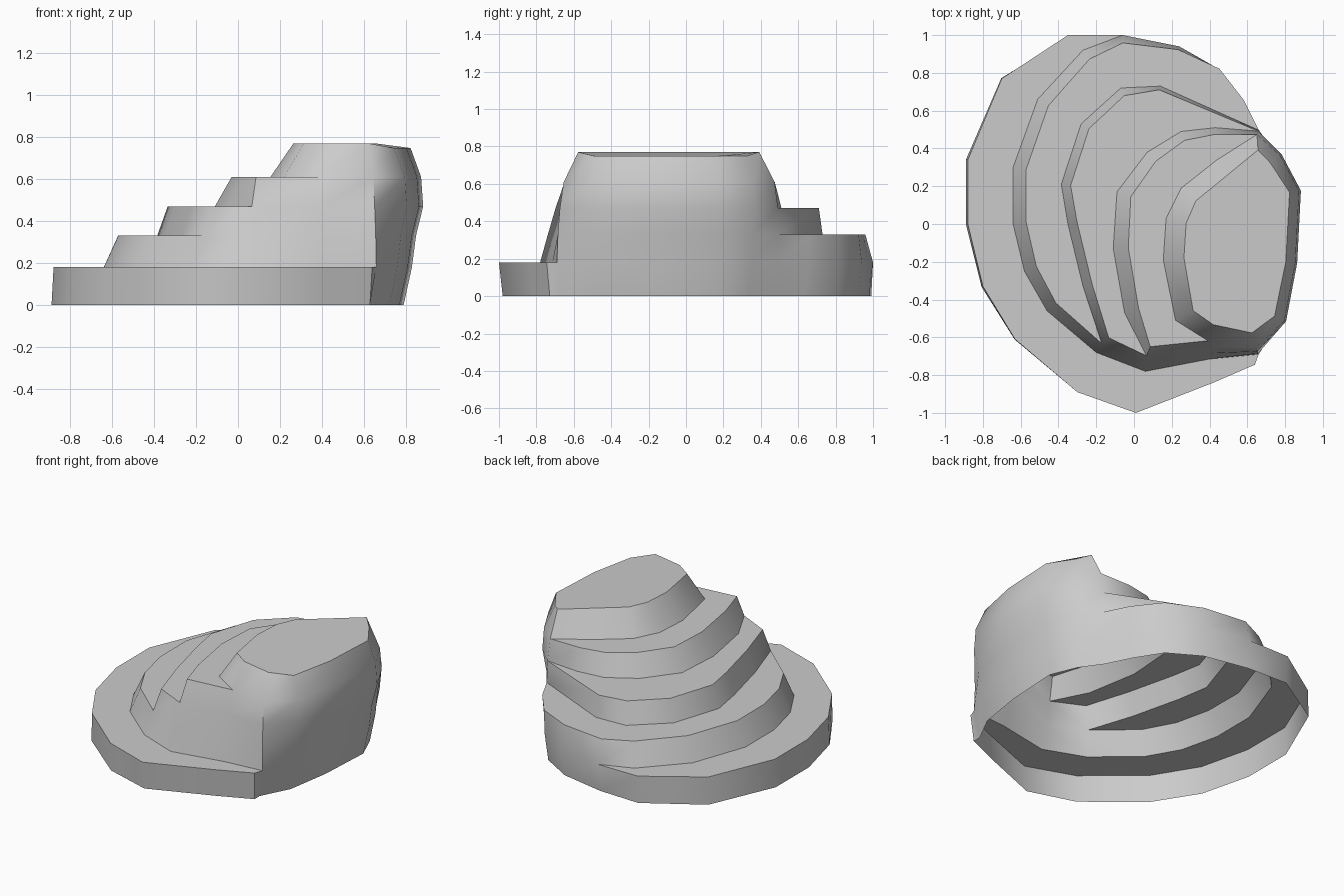
import bpy
import bmesh
import math
from mathutils import Vector

if "Cube" in bpy.data.objects:
    bpy.data.objects.remove(bpy.data.objects["Cube"], do_unlink=True)

stone = bpy.data.materials.new("stone_grey")
stone.use_nodes = True
grey = (0.6, 0.6, 0.6, 1)
stone.diffuse_color = grey
stone.node_tree.nodes["Principled BSDF"].inputs["Base Color"].default_value = grey

bm = bmesh.new()


def blend(nx, left, mid, corner, right):
    """Inset amount chosen by how far a wall faces left or right."""
    if nx < 0:
        return mid + (left - mid) * -nx
    if nx < 0.6:
        return mid + (corner - mid) * nx / 0.6
    return corner + (right - corner) * (nx - 0.6) / 0.4


def inset_ring(ring, amounts, z, droop=0):
    """Copy a counterclockwise ring, moved inwards, to height z."""
    result = []
    for i, vert in enumerate(ring):
        before, after = ring[i - 1].co, ring[(i + 1) % len(ring)].co
        along = (after - before).normalized()
        outward = Vector((along.y, -along.x, 0)).normalized()
        co = vert.co - outward * blend(outward.x, *amounts)
        co.z = z - (droop if outward.x > 0.75 else 0)
        result.append(bm.verts.new(co))
    return result


def wall(lower, upper):
    for i in range(len(lower)):
        j = (i + 1) % len(lower)
        bm.faces.new((lower[i], lower[j], upper[j], upper[i]))


def terrace(ring, back, front, path):
    """Flat crescent on a ring; returns the foot of the next tier."""
    z = ring[0].co.z
    arc = [bm.verts.new((x, y, z)) for x, y in path]
    outer = (ring + ring[:1])[back:front + 1]
    bm.faces.new(outer + arc[::-1])
    return ring[:back + 1] + arc + ring[front:]


# Outer rim of the lowest tier: right wall, back, left side, front
rim = [(.66, -.69), (.76, -.5), (.81, -.2), (.83, .17), (.75, .35),
       (.65, .49), (.57, .65), (.45, .82), (.24, .94), (-.06, 1),
       (-.35, 1), (-.7, .77), (-.88, .34), (-.88, 0), (-.8, -.33),
       (-.63, -.61), (-.3, -.89), (.01, -1), (.42, -.84), (.64, -.745)]
ring = [bm.verts.new((x, y, .18)) for x, y in rim]
wall(inset_ring(ring, (-.01, .02, .02, .04), 0), ring)

# Inner edge of each terrace, running from the back to the front
steps = [
    dict(back=9, front=20, top=.33, amounts=(.07, .04, 0, -.02),
         path=[(-.27, .92), (-.51, .66), (-.64, .3), (-.64, 0), (-.58, -.25),
               (-.46, -.46), (-.2, -.68), (.06, -.78), (.4, -.715)]),
    dict(back=5, front=16, top=.47, amounts=(.05, .04, 0, -.035),
         path=[(.14, .73), (-.07, .72), (-.28, .53), (-.385, .21),
               (-.35, 0), (-.27, -.33)]),
    dict(back=5, front=13, top=.61, amounts=(.08, .035, .01, .01),
         path=[(.43, .51), (.25, .49), (.07, .38), (-.09, .17),
               (-.11, -.13), (-.05, -.47)]),
    dict(back=5, front=13, top=.77, amounts=(.11, .08, .08, .05),
         path=[(.44, .34), (.25, .19), (.17, .03), (.155, -.19), (.22, -.51)]),
]
for step in steps:
    foot = terrace(ring, step["back"], step["front"], step["path"])
    last = step is steps[-1]
    ring = inset_ring(foot, step["amounts"], step["top"], .022 if last else 0)
    wall(foot, ring)

# Flat summit; the underside stays open
bm.faces.new(ring)

mesh = bpy.data.meshes.new("stepped_rock")
bm.to_mesh(mesh)
bm.free()
mesh.materials.append(stone)
rock = bpy.data.objects.new("stepped_rock", mesh)
bpy.context.collection.objects.link(rock)
bpy.ops.object.select_all(action="DESELECT")
rock.select_set(True)
bpy.context.view_layer.objects.active = rock
bpy.ops.object.shade_smooth_by_angle(angle=math.radians(48))
